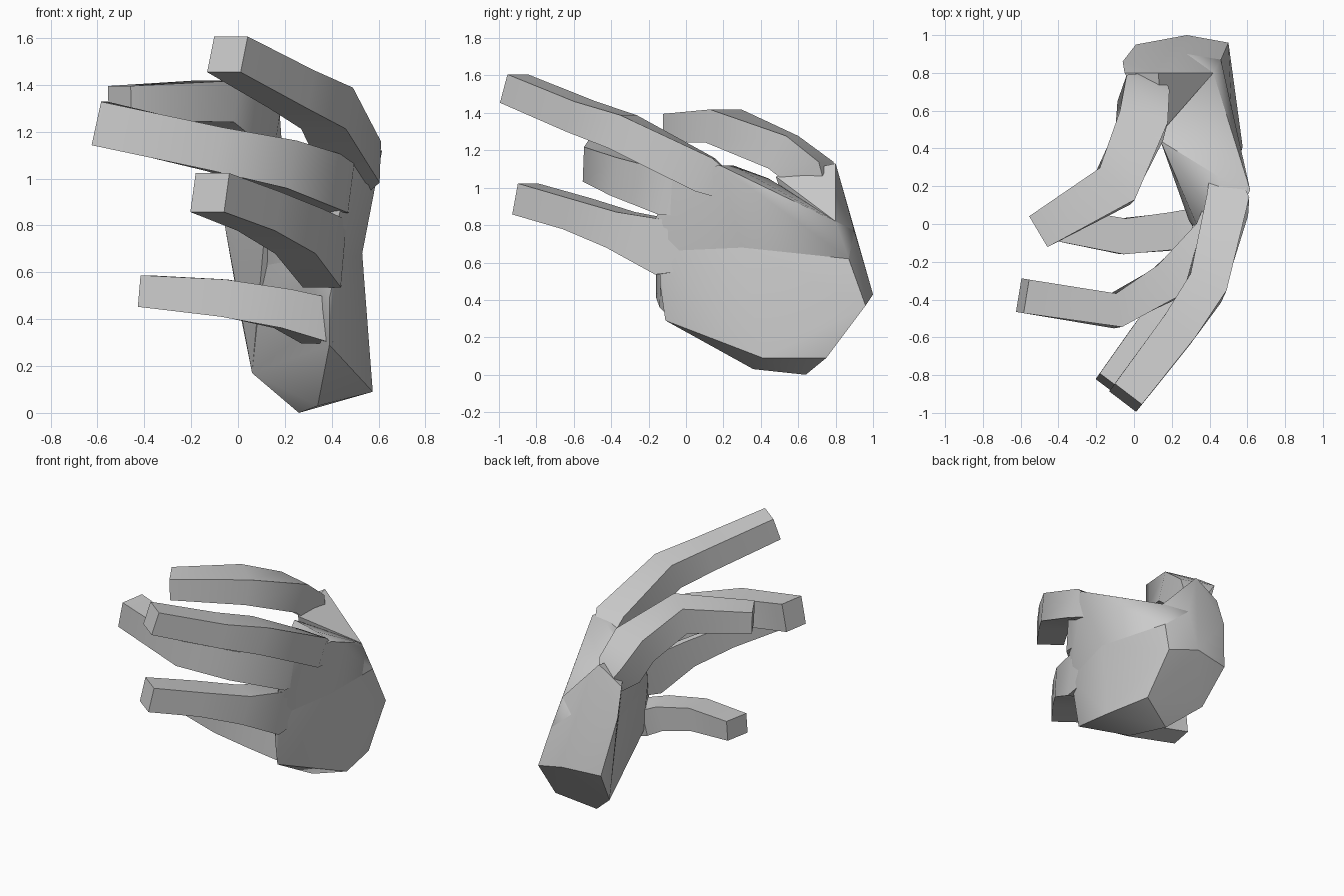
import bpy, bmesh, math
from mathutils import Vector

if "Cube" in bpy.data.objects:
    bpy.data.objects.remove(bpy.data.objects["Cube"])


def finish(name, bm):
    bmesh.ops.recalc_face_normals(bm, faces=bm.faces)
    mesh = bpy.data.meshes.new(name)
    bm.to_mesh(mesh)
    bm.free()
    ob = bpy.data.objects.new(name, mesh)
    bpy.context.scene.collection.objects.link(ob)
    bpy.ops.object.select_all(action='DESELECT')
    ob.select_set(True)
    bpy.context.view_layer.objects.active = ob
    bpy.ops.object.shade_smooth_by_angle(angle=math.radians(45))
    return ob


def hull(name, pts):
    """Faceted solid wrapped around a few corner points."""
    bm = bmesh.new()
    for p in pts:
        bm.verts.new(p)
    res = bmesh.ops.convex_hull(bm, input=bm.verts[:])
    junk = [v for v in res['geom_interior'] if isinstance(v, bmesh.types.BMVert)]
    if junk:
        bmesh.ops.delete(bm, geom=junk, context='VERTS')
    bmesh.ops.dissolve_limit(bm, angle_limit=math.radians(2),
                             verts=bm.verts[:], edges=bm.edges[:])
    return finish(name, bm)


def digit(name, path):
    """Four-sided finger lofted along (x, y, z, width, height) joints."""
    bm = bmesh.new()
    pts = [Vector(p[:3]) for p in path]
    rings = []
    for i, (c, p) in enumerate(zip(pts, path)):
        t = Vector()
        if i > 0:
            t += (c - pts[i - 1]).normalized()
        if i < len(pts) - 1:
            t += (pts[i + 1] - c).normalized()
        t.normalize()
        side = t.cross(Vector((0, 0, 1))).normalized()
        up = side.cross(t)
        w, h = p[3] / 2, p[4] / 2
        rings.append([bm.verts.new(c + side * a * w + up * b * h)
                      for a, b in ((-1, -1), (1, -1), (1, 1), (-1, 1))])
    for r0, r1 in zip(rings, rings[1:]):
        for k in range(4):
            n = (k + 1) % 4
            bm.faces.new((r0[k], r0[n], r1[n], r1[k]))
    bm.faces.new(rings[0])
    bm.faces.new(rings[-1])
    return finish(name, bm)


# Hexagonal wrist cut and the section across the middle of the palm
wrist = [(.50, .96, .37), (.28, 1.0, .43), (.01, .95, .42),
         (.06, .78, .17), (.26, .64, 0), (.51, .75, .09)]
middle = [(.53, .30, .68), (.43, -.14, .66), (.29, .02, .66),
          (.46, .87, .62), (.06, .88, .62)]

# Palm: lower heel and upper knuckle block
hull("palm_heel", wrist + middle + [(.575, .41, .09), (.34, .36, .03),
                                    (.39, -.11, .29), (.39, -.14, .49),
                                    (.28, .08, .34)])
hull("palm_knuckles", middle + [(.615, .18, 1.12), (.45, .25, 1.12),
                                (.50, -.07, 1.08), (.43, -.16, .84),
                                (.33, .0, 1.0),
                                (.42, .80, .82), (.28, .90, .77),
                                (.14, .44, 1.05)])

# Thumb mound rising from the wrist
hull("thumb_mound", wrist[:4] + [(.13, .80, 1.13), (-.05, .80, 1.02),
                                 (-.06, .86, .82), (.28, .90, .77),
                                 (.42, .80, .82), (.14, .48, 1.06)])

# Fingers, from tip to knuckle, with the last joint buried in the palm
digit("thumb", [(-.505, -.04, 1.32, .19, .15), (-.10, .20, 1.33, .25, .18),
                (.04, .52, 1.19, .26, .20), (.05, .68, 1.07, .24, .20),
                (.13, .77, .90, .06, .06)])
digit("index_finger", [(-.045, -.92, 1.53, .18, .16), (.23, -.56, 1.38, .20, .17),
                       (.38, -.34, 1.30, .21, .19), (.495, .10, 1.07, .225, .20),
                       (.46, .36, .92, .08, .06)])
digit("middle_finger", [(-.59, -.38, 1.235, .18, .19), (-.10, -.46, 1.125, .18, .19),
                        (.17, -.31, 1.06, .20, .21), (.40, -.07, .97, .19, .24),
                        (.46, .20, .90, .08, .10)])
digit("ring_finger", [(-.12, -.86, .94, .18, .17), (.09, -.58, .86, .20, .17),
                      (.26, -.35, .775, .20, .20), (.37, -.10, .68, .17, .30),
                      (.42, .15, .62, .08, .10)])
digit("little_finger", [(-.405, .0, .52, .18, .135), (-.06, -.065, .49, .19, .16),
                        (.19, -.04, .445, .20, .17), (.35, .0, .39, .19, .19),
                        (.42, .25, .38, .08, .10)])
